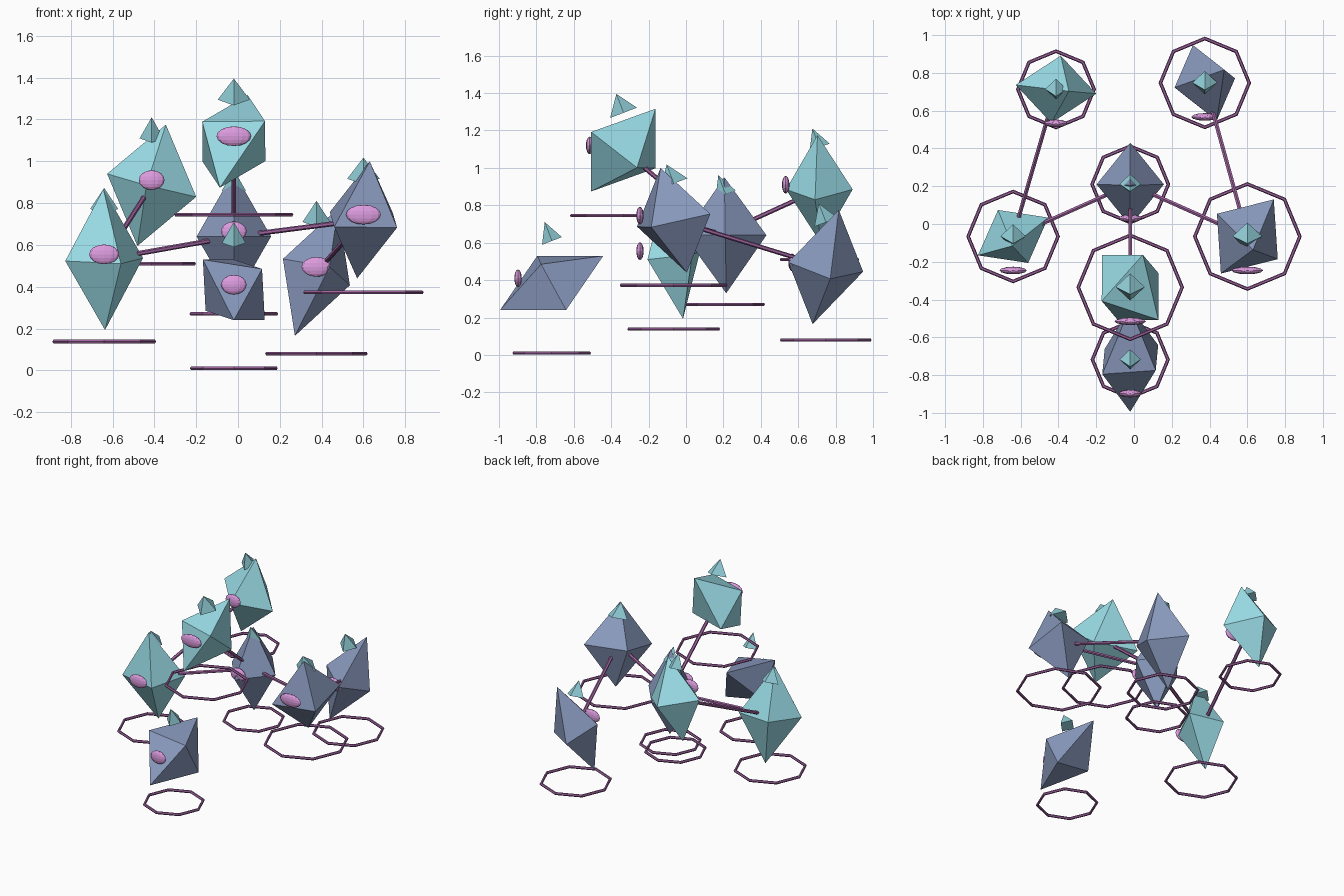
import bpy, bmesh, math
from mathutils import Vector, Matrix

if "Cube" in bpy.data.objects:
    bpy.data.objects.remove(bpy.data.objects["Cube"])


def material(name, rgb):
    m = bpy.data.materials.new(name)
    m.diffuse_color = (*rgb, 1)
    m.use_nodes = True
    m.node_tree.nodes["Principled BSDF"].inputs["Base Color"].default_value = m.diffuse_color
    return m


CYAN = material("cyan", (0.33, 0.73, 0.81))
BLUE = material("slate_blue", (0.25, 0.32, 0.51))
TIP = material("pale_teal", (0.29, 0.63, 0.70))
PINK = material("pink", (0.72, 0.33, 0.74))
PURPLE = material("purple", (0.36, 0.13, 0.36))


def finish(bm, name, mat):
    bmesh.ops.recalc_face_normals(bm, faces=bm.faces)
    me = bpy.data.meshes.new(name)
    bm.to_mesh(me)
    bm.free()
    me.materials.append(mat)
    ob = bpy.data.objects.new(name, me)
    bpy.context.collection.objects.link(ob)
    return ob


def octahedron(name, c, axes, mat):
    bm = bmesh.new()
    a = [Vector(v) for v in axes]
    pos = [bm.verts.new(c + v) for v in a]
    neg = [bm.verts.new(c - v) for v in a]
    for i in (pos, neg):
        for j in (pos, neg):
            for k in (pos, neg):
                bm.faces.new((i[0], j[1], k[2]))
    finish(bm, name, mat)


def strut(name, p, q):
    bm = bmesh.new()
    d = q - p
    rot = d.to_track_quat('Z', 'Y').to_matrix().to_4x4()
    bmesh.ops.create_cone(bm, cap_ends=True, segments=6, radius1=0.012, radius2=0.012,
                          depth=d.length, matrix=Matrix.Translation((p + q) / 2) @ rot)
    finish(bm, name, PURPLE)


def crystal(name, c, mat, ring_r, drop, axes):
    c = Vector(c)
    octahedron(name + "_body", c, axes, mat)
    # octagonal ring hovering below
    bpy.ops.mesh.primitive_torus_add(location=c - Vector((0, 0, drop)), major_segments=8,
                                     minor_segments=6, major_radius=ring_r - 0.01, minor_radius=0.01)
    ring = bpy.context.object
    ring.name = name + "_ring"
    ring.data.materials.append(PURPLE)
    # small tilted pyramid on top
    bm = bmesh.new()
    m = (Matrix.Translation(c + Vector((0, -0.018, drop - 0.10)))
         @ Matrix.Rotation(math.radians(21), 4, 'X'))
    bmesh.ops.create_cone(bm, cap_ends=True, segments=4, radius1=ring_r * 0.27, radius2=0,
                          depth=0.108, matrix=m)
    finish(bm, name + "_spike", TIP)
    # flattened bead on the front
    bm = bmesh.new()
    m = (Matrix.Translation(c + Vector((0, -0.18, 0.025)))
         @ Matrix.Diagonal((ring_r * 0.29, 0.02, 0.047, 1)))
    bmesh.ops.create_uvsphere(bm, u_segments=12, v_segments=8, radius=1, matrix=m)
    finish(bm, name + "_bead", PINK)


# name: centre, colour, ring radius, ring drop, three half axes
CRYSTALS = {
    "hub": ((-0.02, 0.21, 0.64), BLUE, 0.212, 0.37,
            ((0.178, 0, 0), (0, 0.22, 0), (0, -0.005, 0.31))),
    "high_front": ((-0.02, -0.335, 1.095), CYAN, 0.285, 0.35,
                   ((-0.151, -0.073, 0.094), (0.149, -0.172, 0.097), (-0.067, -0.172, -0.221))),
    "back_left": ((-0.413, 0.713, 0.885), CYAN, 0.212, 0.375,
                  ((-0.213, 0.023, 0.055), (0.025, 0.178, 0.0), (0.068, -0.01, 0.29))),
    "front_left": ((-0.64, -0.066, 0.53), CYAN, 0.248, 0.392,
                   ((0.186, 0.10, 0.007), (-0.08, 0.14, 0.02), (-0.004, -0.05, 0.337))),
    "back_right": ((0.375, 0.747, 0.47), BLUE, 0.245, 0.39,
                   ((0.16, 0.024, -0.063), (-0.063, 0.20, -0.025), (0.103, 0.07, 0.305))),
    "front_right": ((0.60, -0.066, 0.72), BLUE, 0.288, 0.347,
                    ((0.161, -0.12, -0.037), (0.14, 0.196, 0.034), (0.03, -0.07, 0.28))),
    "low_front": ((-0.02, -0.718, 0.385), BLUE, 0.21, 0.375,
                  ((-0.148, -0.077, 0.145), (0.135, -0.057, 0.10), (0, 0.276, 0.145))),
}
for name, spec in CRYSTALS.items():
    crystal(name, *spec)

# struts between crystal centres
for a, b in (("hub", "high_front"), ("hub", "front_left"), ("hub", "front_right"),
             ("front_left", "back_left"), ("front_right", "back_right")):
    strut(f"strut_{a}_{b}", Vector(CRYSTALS[a][0]), Vector(CRYSTALS[b][0]))
